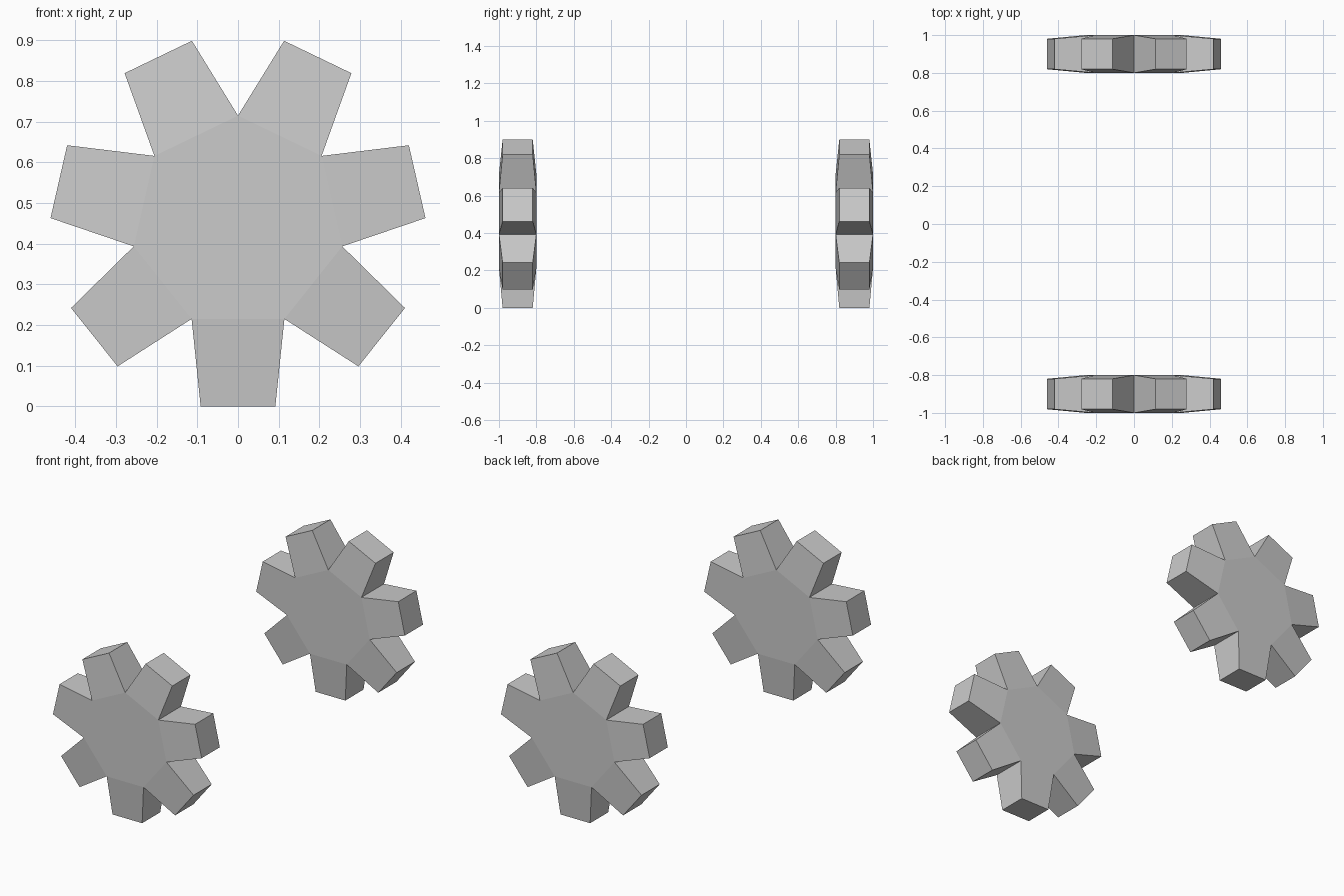
import bpy, bmesh
from math import sin, cos, pi

if "Cube" in bpy.data.objects:
    bpy.data.objects.remove(bpy.data.objects["Cube"])

SIDES = 7
HUB_R = 0.263       # corner radius of the heptagonal hub
HALF_W = 0.10       # half the wheel width
AXLE_Z = 0.452      # height of the wheel centre
TIP_SCALE = 0.805   # taper of each tread block


def lugged_wheel(name, y):
    bm = bmesh.new()
    # hub: heptagon prism with a corner pointing up
    rings = []
    for side in (-HALF_W, HALF_W):
        rings.append([bm.verts.new((HUB_R * sin(2 * pi * i / SIDES), side,
                                    HUB_R * cos(2 * pi * i / SIDES)))
                      for i in range(SIDES)])
    front, back = rings
    bm.faces.new(front)
    bm.faces.new(back)
    rim = [bm.faces.new((front[i], front[(i + 1) % SIDES],
                         back[(i + 1) % SIDES], back[i])) for i in range(SIDES)]
    bmesh.ops.recalc_face_normals(bm, faces=bm.faces)
    # tread blocks: push each rim face outward and taper it
    length = AXLE_Z - HUB_R * cos(pi / SIDES)
    tips = bmesh.ops.extrude_discrete_faces(bm, faces=rim)["faces"]
    for f in tips:
        c = f.calc_center_median()
        out = c.normalized() * length
        for v in f.verts:
            v.co = c + (v.co - c) * TIP_SCALE + out
    bmesh.ops.recalc_face_normals(bm, faces=bm.faces)
    mesh = bpy.data.meshes.new(name)
    bm.to_mesh(mesh)
    bm.free()
    ob = bpy.data.objects.new(name, mesh)
    ob.location = (0, y, AXLE_Z)
    bpy.context.collection.objects.link(ob)


# matching pair of wheels
lugged_wheel("front_wheel", -0.9)
lugged_wheel("back_wheel", 0.9)
